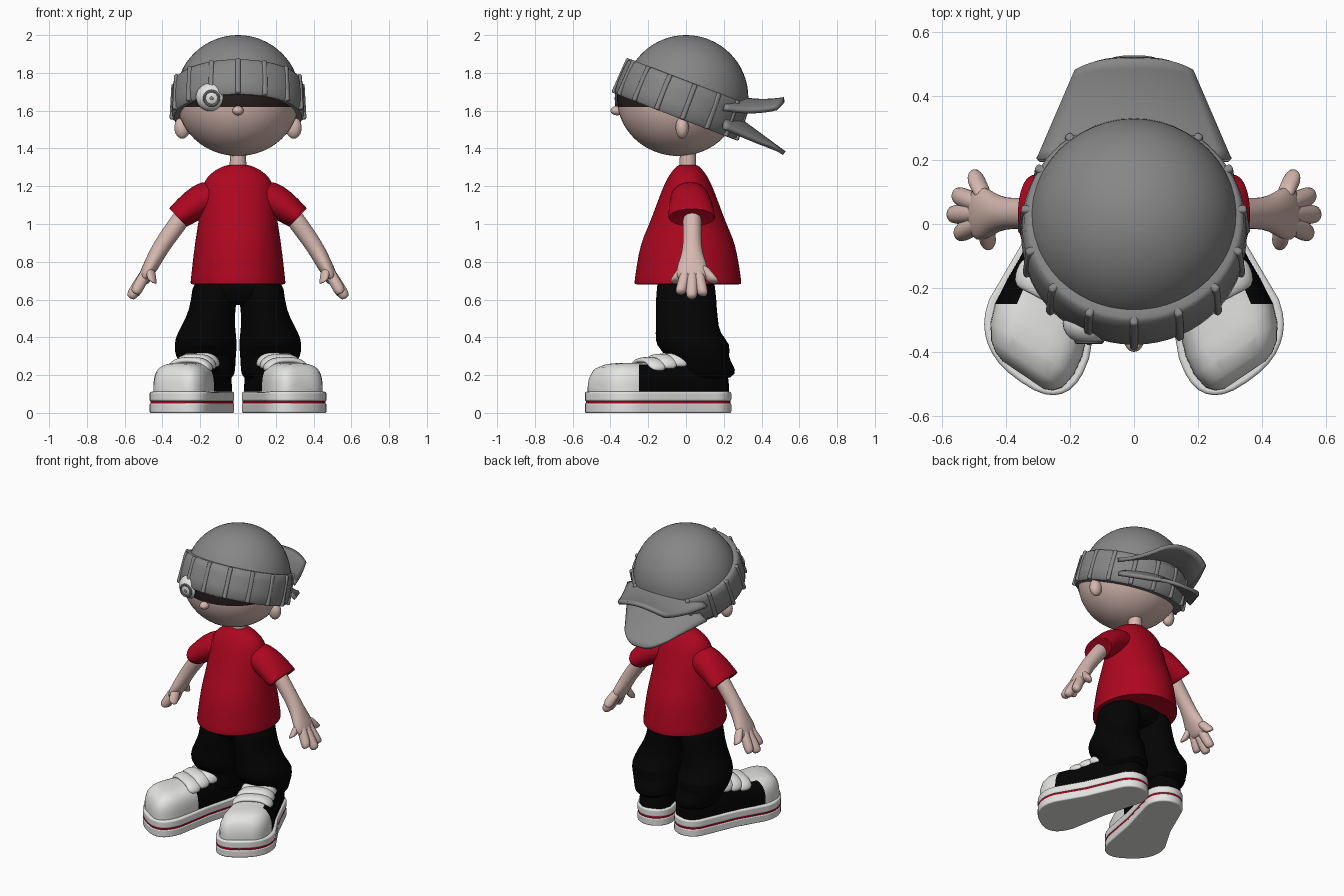
import bpy, bmesh
from math import sin, cos, pi, radians
from mathutils import Vector as V, Matrix

cube = bpy.data.objects.get("Cube")
if cube:
    bpy.data.objects.remove(cube)


def material(name, rgb):
    m = bpy.data.materials.new(name)
    m.use_nodes = True
    m.diffuse_color = (*rgb, 1)
    m.node_tree.nodes["Principled BSDF"].inputs["Base Color"].default_value = (*rgb, 1)
    return m


GREY = material("cap grey", (0.24, 0.24, 0.24))
SKIN = material("skin", (0.67, 0.48, 0.43))
RED = material("shirt red", (0.42, 0.002, 0.014))
BLACK = material("black cloth", (0.001, 0.001, 0.001))
WHITE = material("shoe white", (0.78, 0.78, 0.77))
SHADE = material("dark face", (0.022, 0.012, 0.012))


def finish(name, bm, mats, mirror=False, subsurf=0, bevel=0, rule=None, angle=40):
    """Turn a bmesh into an object with materials, modifiers and smooth shading."""
    bmesh.ops.recalc_face_normals(bm, faces=bm.faces)
    if rule:
        for f in bm.faces:
            f.material_index = rule(f.calc_center_median())
    me = bpy.data.meshes.new(name)
    bm.to_mesh(me)
    bm.free()
    ob = bpy.data.objects.new(name, me)
    bpy.context.collection.objects.link(ob)
    for m in mats:
        me.materials.append(m)
    bpy.ops.object.select_all(action="DESELECT")
    ob.select_set(True)
    bpy.context.view_layer.objects.active = ob
    bpy.ops.object.shade_smooth_by_angle(angle=radians(angle))
    if mirror:
        ob.modifiers.new("mirror", "MIRROR").use_mirror_merge = False
    if bevel:
        b = ob.modifiers.new("bevel", "BEVEL")
        b.width, b.segments = bevel, 3
    if subsurf:
        s = ob.modifiers.new("subsurf", "SUBSURF")
        s.levels = s.render_levels = subsurf
    return ob


def skin(bm, rings, closed=False):
    """Bridge equal rings of points, capping the ends unless closed."""
    loops = [[bm.verts.new(p) for p in r] for r in rings]
    pairs = list(zip(loops, loops[1:])) + ([(loops[-1], loops[0])] if closed else [])
    for a, b in pairs:
        for i in range(len(a)):
            j = (i + 1) % len(a)
            bm.faces.new((a[i], a[j], b[j], b[i]))
    if not closed:
        bm.faces.new(loops[0])
        bm.faces.new(loops[-1])


def loft(bm, sections, n=16):
    """Elliptical sections: centre and two radius vectors."""
    skin(bm, [[V(c) + V(a) * cos(2 * pi * i / n) + V(b) * sin(2 * pi * i / n)
               for i in range(n)] for c, a, b in sections])


def upright(bm, rows, n=32):
    """Vertical loft from rows of x, y, z, x radius, y radius."""
    loft(bm, [((x, y, z), (rx, 0, 0), (0, ry, 0)) for x, y, z, rx, ry in rows], n)


def ball(bm, c, r, u=32, v=20):
    bmesh.ops.create_uvsphere(bm, u_segments=u, v_segments=v, radius=1,
                              matrix=Matrix.Translation(c) @ Matrix.Diagonal((*r, 1)))


def cut(bm, co, no, **kw):
    bmesh.ops.bisect_plane(bm, geom=bm.verts[:] + bm.edges[:] + bm.faces[:],
                           plane_co=co, plane_no=no, **kw)


# Tilted frame shared by the cap parts
TILT = Matrix.Translation((0, -0.02, 1.66)) @ Matrix.Rotation(radians(-21), 4, "X")
UP = TILT.to_3x3() @ V((0, 0, 1))

# Head, with the dark area over the eyes
bm = bmesh.new()
ball(bm, (0, -0.04, 1.665), (0.325, 0.325, 0.305), 48, 32)
cut(bm, TILT.translation, UP, clear_outer=True)
cut(bm, (0, 0, 1.62), (0, 0, 1))
finish("head", bm, [SKIN, SHADE], rule=lambda c: int(c.z > 1.62 and c.y < 0))

bm = bmesh.new()
ball(bm, (0, -0.365, 1.6), (0.03, 0.035, 0.025), 16, 10)
finish("nose", bm, [SKIN])
bm = bmesh.new()
ball(bm, (0.295, -0.02, 1.51), (0.042, 0.035, 0.058), 20, 12)
finish("ear", bm, [SKIN], mirror=True)
bm = bmesh.new()
upright(bm, [(0, 0.01, 1.27, 0.045, 0.045), (0, 0.01, 1.4, 0.042, 0.042)])
finish("neck", bm, [SKIN])

# Single visible eye with a ring and a dot
bm = bmesh.new()
ball(bm, (-0.14, -0.31, 1.672), (0.083, 0.066, 0.076), 24, 16)
finish("eye", bm, [WHITE])
bm = bmesh.new()
rings = []
for i in range(24):
    a = 2 * pi * i / 24
    out = V((cos(a), 0, sin(a)))
    c = V((-0.14, -0.367, 1.665)) + out * 0.038
    rings.append([c + (out * cos(k * pi / 4) + V((0, 1, 0)) * sin(k * pi / 4)) * 0.008 for k in range(8)])
skin(bm, rings, closed=True)
ball(bm, (-0.14, -0.374, 1.665), (0.01, 0.005, 0.01), 12, 8)
finish("eye_ring", bm, [GREY])

# Cap dome, band and ribs
bm = bmesh.new()
ball(bm, (0, 0, 1.67), (0.33, 0.33, 0.33), 48, 32)
cut(bm, TILT.translation, UP, clear_inner=True)
finish("cap_dome", bm, [GREY])
profile = [(0.29, -0.1), (0.338, -0.1), (0.35, -0.085), (0.353, -0.03), (0.35, 0.05),
           (0.342, 0.09), (0.33, 0.1), (0.29, 0.1)]
bm = bmesh.new()
skin(bm, [[TILT @ V((r * sin(a), -r * cos(a), z)) for r, z in profile]
          for a in (2 * pi * i / 60 for i in range(60))], closed=True)
finish("cap_band", bm, [GREY])
bm = bmesh.new()
for k in range(15):
    bmesh.ops.create_cube(bm, size=1, matrix=TILT @ Matrix.Rotation(k * 2 * pi / 15, 4, "Z")
                          @ Matrix.Translation((0, -0.341, 0)) @ Matrix.Rotation(radians(-3), 4, "X")
                          @ Matrix.Diagonal((0.026, 0.036, 0.2, 1)))
finish("band_ribs", bm, [GREY], bevel=0.009)


# Two brims at the back of the cap
def brim(name, taper, rounding, height):
    bm = bmesh.new()
    rows = []
    for i in range(11):
        t = i / 10
        rows.append([])
        for s in (k / 8 - 1 for k in range(17)):
            reach = t * (1 - rounding * abs(s) ** 3)
            rows[-1].append(bm.verts.new(((0.30 - taper * t) * s, 0.2 + 0.32 * reach, height(reach, s))))
    for a, b in zip(rows, rows[1:]):
        for k in range(16):
            bm.faces.new((a[k], a[k + 1], b[k + 1], b[k]))
    ob = finish(name, bm, [GREY])
    sol = ob.modifiers.new("solidify", "SOLIDIFY")
    sol.thickness, sol.offset = 0.024, 0


brim("upper_brim", 0.12, 0.12, lambda t, s: 1.685 - 0.025 * t - 0.08 * t * (1 - t) - 0.075 * s * s * (1 - 0.5 * t))
brim("lower_brim", 0.14, 0.3, lambda t, s: 1.61 - 0.235 * t - 0.1 * s * s * (1 - t))

# Shirt and sleeves
bm = bmesh.new()
upright(bm, [(0, 0.01, z, rx, ry) for z, rx, ry in (
    (0.68, 0.24, 0.27), (0.68, 0.254, 0.286), (0.70, 0.252, 0.284), (0.85, 0.235, 0.262), (0.93, 0.224, 0.238),
    (1.0, 0.212, 0.205), (1.1, 0.2, 0.168), (1.2, 0.19, 0.13), (1.25, 0.165, 0.105), (1.285, 0.122, 0.08),
    (1.305, 0.08, 0.06), (1.315, 0.05, 0.045))])
finish("shirt", bm, [RED], subsurf=1)
bm = bmesh.new()
loft(bm, [((x, y, z), (0, ry, 0), (0.7 * r, 0, 0.72 * r)) for x, y, z, ry, r in (
    (0.06, 0.02, 1.17, 0.08, 0.08), (0.13, 0.02, 1.155, 0.1, 0.1), (0.22, 0.025, 1.11, 0.115, 0.088),
    (0.31, 0.03, 1.04, 0.125, 0.07), (0.32, 0.03, 1.032, 0.126, 0.068), (0.315, 0.03, 1.035, 0.1, 0.05))], 24)
finish("sleeve", bm, [RED], mirror=True, subsurf=1)

# Arm, palm and five digits
bm = bmesh.new()
loft(bm, [((x, 0.033, z), (0, ry, 0), (0.82 * r, 0, 0.57 * r)) for x, z, ry, r in (
    (0.25, 1.1, 0.05, 0.05), (0.32, 1.0, 0.05, 0.05), (0.38, 0.92, 0.048, 0.047), (0.43, 0.84, 0.056, 0.045),
    (0.46, 0.78, 0.082, 0.042), (0.49, 0.73, 0.088, 0.036), (0.505, 0.70, 0.07, 0.024))])
for tip in ((0.50, 0.15, 0.69), (0.555, 0.09, 0.62), (0.572, 0.03, 0.605), (0.548, -0.03, 0.63), (0.455, -0.06, 0.69)):
    tip = V(tip)
    base = V((0.465, 0.035 + (tip.y - 0.035) * 0.4, 0.78))
    loft(bm, [(base.lerp(tip, t), (0, r, 0), (0.85 * r, 0, 0.5 * r))
              for t, r in ((0, 0.03), (0.45, 0.032), (0.85, 0.034), (1, 0.025))], 10)
finish("arm", bm, [SKIN], mirror=True, subsurf=1, angle=180)

# Baggy trousers
bm = bmesh.new()
upright(bm, [(0, 0, 0.74, 0.23, 0.15), (0, 0, 0.65, 0.235, 0.16), (0, 0, 0.59, 0.2, 0.14), (0, 0, 0.57, 0.1, 0.08)])
finish("hips", bm, [BLACK], subsurf=1)
bm = bmesh.new()
upright(bm, [(0.12, 0, 0.72, 0.125, 0.16), (0.125, 0, 0.6, 0.12, 0.16), (0.147, 0.005, 0.5, 0.128, 0.165),
             (0.168, 0.008, 0.42, 0.158, 0.17), (0.172, 0.04, 0.36, 0.168, 0.205), (0.172, 0.06, 0.3, 0.162, 0.16),
             (0.155, 0.075, 0.25, 0.142, 0.18), (0.15, 0.08, 0.205, 0.135, 0.19), (0.15, 0.08, 0.17, 0.11, 0.13)], 24)
finish("trouser_leg", bm, [BLACK], mirror=True, subsurf=1)

# Shoe frame: u runs heel to toe, v points outwards
HEEL, ALONG, OUT = V((0.14, 0.12, 0)), V((0.33, -0.944, 0)), V((0.944, 0.33, 0))


def shoe(u, v, z):
    return HEEL + ALONG * (u - 0.42 * v * max(u, 0)) + OUT * v + V((0, 0, z))


def power(x, p):
    return abs(x) ** p * (1 if x > 0 else -1)


def sole(name, z0, z1, inset, mat, bevel):
    bm = bmesh.new()
    toe, heel = [], []
    for i in range(17):
        a = pi * i / 16 - pi / 2
        toe.append((0.475 + (0.175 - inset) * power(cos(a), 0.8), (0.178 - inset) * power(sin(a), 0.8)))
        heel.append((-(0.12 - inset) * cos(a), -(0.12 - inset) * sin(a)))
    w = 0.138 - inset
    outline = toe + [(0.25, w)] + heel + [(0.25, -w)]
    skin(bm, [[shoe(u, v, z) for u, v in outline] for z in (z0, z1)])
    finish(name, bm, [mat], mirror=True, bevel=bevel)


sole("outsole", 0, 0.052, 0, WHITE, 0.008)
sole("sole_stripe", 0.045, 0.065, 0.004, RED, 0)
sole("midsole", 0.061, 0.112, 0, WHITE, 0.01)

# Shoe upper: white toe and instep, black body
bm = bmesh.new()
rings = []
for u, w, h in ((-0.1, 0.04, 0.08), (-0.085, 0.07, 0.15), (-0.04, 0.1, 0.17), (0.1, 0.112, 0.18), (0.2, 0.12, 0.19),
                (0.3, 0.13, 0.175), (0.39, 0.146, 0.165), (0.48, 0.156, 0.165), (0.54, 0.15, 0.16),
                (0.59, 0.13, 0.142), (0.615, 0.105, 0.11), (0.627, 0.075, 0.055)):
    rings.append([shoe(u, w * power(cos(a), 0.6), 0.1 + h * power(sin(a), 0.6) * (sin(a) > 1e-6))
                  for a in (pi * i / 24 for i in range(25))])
skin(bm, rings)
cut(bm, (0, -0.25, 0), (0, 1, 0))
cut(bm, (0, 0, 0.255), (0, 0, 1))
finish("shoe_upper", bm, [BLACK, WHITE], mirror=True, angle=60,
       rule=lambda c: int(c.y < -0.25 or (c.z > 0.255 and c.y < -0.08)))

# Three padded straps over the instep
bm = bmesh.new()
for u, w, h in ((0.2, 0.12, 0.21), (0.27, 0.128, 0.195), (0.34, 0.137, 0.178)):
    secs = []
    for i in range(11):
        a = radians(34 + 11.2 * i)
        c = shoe(u, w * power(cos(a), 0.65), 0.1 + h * power(sin(a), 0.65))
        k = 0.6 if i in (0, 10) else 1
        secs.append((c, ALONG * 0.05 * k, (OUT * cos(a) + V((0, 0, sin(a)))) * 0.02 * k))
    loft(bm, secs, 12)
finish("shoe_straps", bm, [WHITE], mirror=True, subsurf=1, angle=180)
